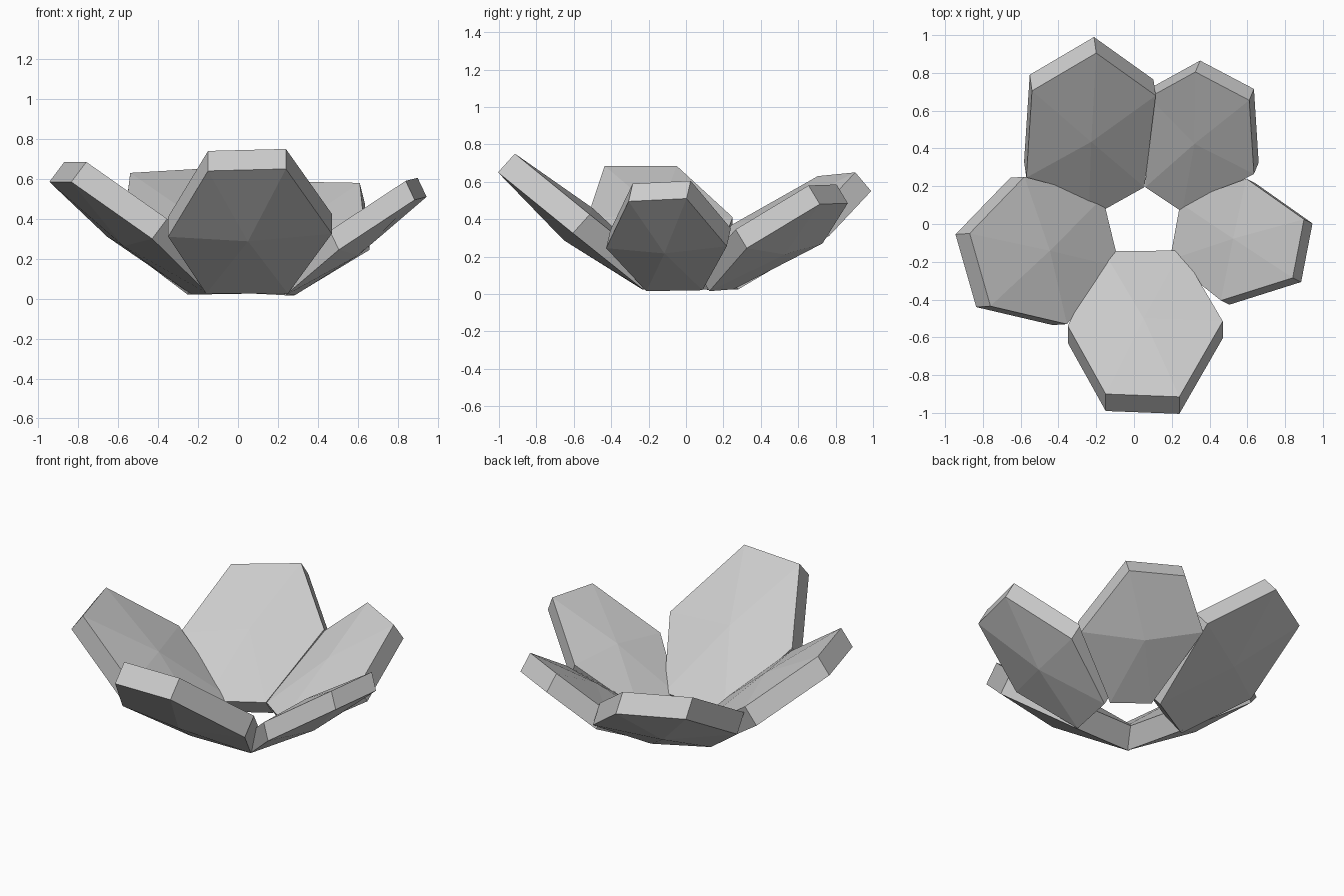
import bpy
import bmesh
from mathutils import Vector

if "Cube" in bpy.data.objects:
    bpy.data.objects.remove(bpy.data.objects["Cube"])

# One flat grey for the whole flower
grey = bpy.data.materials.new("stone_grey")
grey.diffuse_color = (0.6, 0.6, 0.6, 1)
grey.use_nodes = True
grey.node_tree.nodes["Principled BSDF"].inputs["Base Color"].default_value = grey.diffuse_color


def petal(name, outer, inner, depth):
    """Six-sided slab: the upper rim runs through three outer and three inner
    corners, the lower rim is shifted by depth, and both faces bulge slightly."""
    d = Vector(depth)
    rim = [Vector(p) for p in outer + inner]
    c = sum(rim, Vector()) / 6
    bm = bmesh.new()
    top = [bm.verts.new(p) for p in rim]
    low = [bm.verts.new(p + d) for p in rim]
    top_mid = bm.verts.new(c - d * 0.3)
    low_mid = bm.verts.new(c + d * 1.42)
    for i in range(6):
        j = (i + 1) % 6
        bm.faces.new((top[i], top[j], top_mid))
        bm.faces.new((low[j], low[i], low_mid))
        bm.faces.new((top[j], top[i], low[i], low[j]))
    bmesh.ops.recalc_face_normals(bm, faces=bm.faces)
    mesh = bpy.data.meshes.new(name)
    bm.to_mesh(mesh)
    bm.free()
    mesh.materials.append(grey)
    obj = bpy.data.objects.new(name, mesh)
    bpy.context.collection.objects.link(obj)


# Five open petals around the gap in the middle
petal("front_petal",
      [(-0.15, -0.90, 0.74), (0.24, -0.915, 0.75), (0.47, -0.515, 0.425)],
      [(0.25, -0.14, 0.125), (-0.16, -0.145, 0.125), (-0.35, -0.54, 0.41)],
      (0.0, -0.09, -0.10))
petal("left_petal",
      [(-0.87, -0.05, 0.685), (-0.76, -0.435, 0.685), (-0.355, -0.53, 0.40)],
      [(-0.075, -0.23, 0.125), (-0.165, 0.14, 0.125), (-0.58, 0.25, 0.41)],
      (-0.075, -0.005, -0.10))
petal("right_petal",
      [(0.90, 0.025, 0.605), (0.84, -0.285, 0.59), (0.46, -0.405, 0.34)],
      [(0.19, -0.19, 0.11), (0.245, 0.11, 0.115), (0.595, 0.24, 0.35)],
      (0.045, -0.022, -0.095))
petal("back_left_petal",
      [(-0.20, 0.905, 0.65), (-0.54, 0.705, 0.63), (-0.57, 0.245, 0.37)],
      [(-0.24, 0.03, 0.12), (0.055, 0.195, 0.125), (0.115, 0.68, 0.41)],
      (-0.012, 0.085, -0.10))
petal("back_right_petal",
      [(0.325, 0.805, 0.585), (0.61, 0.655, 0.58), (0.635, 0.265, 0.345)],
      [(0.255, 0.065, 0.115), (0.06, 0.195, 0.125), (0.08, 0.67, 0.37)],
      (0.025, 0.06, -0.10))
